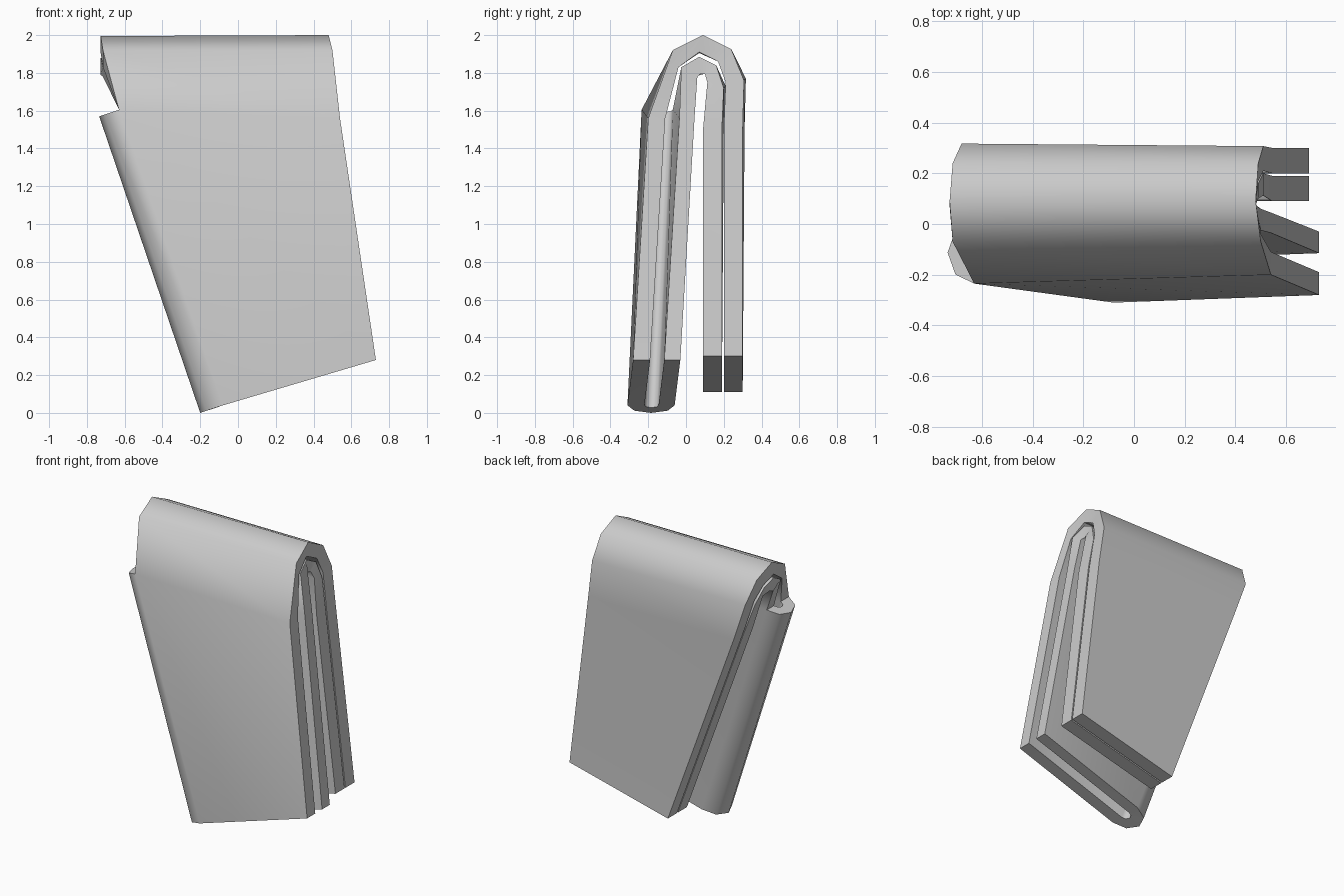
import bpy, bmesh, math
from mathutils import Vector

if "Cube" in bpy.data.objects:
    bpy.data.objects.remove(bpy.data.objects["Cube"])

# Profiles (y, z) at the right end, from front hem over the top to back hem
OUTER = ([(-.28, .28), (-.20, 1.56), (-.07, 1.92), (.09, 2.0), (.24, 1.925), (.307, 1.76), (.30, 1.5), (.30, .30)],
         [(-.19, .28), (-.11, 1.56), (-.04, 1.83), (.07, 1.91), (.17, 1.86), (.21, 1.75), (.20, 1.5), (.20, .30)])
INNER = ([(-.115, .28), (-.035, 1.56), (-.025, 1.83), (.07, 1.885), (.16, 1.84), (.20, 1.72), (.19, 1.5), (.19, .30)],
         [(-.03, .28), (.045, 1.56), (.06, 1.78), (.075, 1.795), (.10, 1.795), (.113, 1.75), (.09, 1.5), (.09, .30)])
# Right and left edge x per row, and how the left edge shifts in y and z
X_RIGHT = [.73, .54, .50, .48, .49, .51, .545, .69]
X_LEFT = [-.08, -.63, -.715, -.727, -.715, -.68, -.585, -.07]
DY = [-.03, -.035, 0, 0, 0, .01, .01, 0]
DZ = [-.24, .045, 0, -.005, 0, .01, 0, -.19]

bm = bmesh.new()


def strip(a, b):
    """Quads between two equally long rows of vertices."""
    for i in range(len(a) - 1):
        bm.faces.new((a[i], a[i + 1], b[i + 1], b[i]))


def row(points):
    return [bm.verts.new(p) for p in points]


def layer(profiles):
    """One thick draped layer; the left edge stays open where the fold joins."""
    right = [row([(x, y, z) for x, (y, z) in zip(X_RIGHT, p)]) for p in profiles]
    left = [row([(x, y + dy, z + dz) for x, (y, z), dy, dz in zip(X_LEFT, p, DY, DZ)]) for p in profiles]
    strip(right[0], left[0])
    strip(left[1], right[1])
    strip(right[1], right[0])
    strip(left[0][1:], left[1][1:])
    for end in (0, -1):
        bm.faces.new((right[0][end], right[1][end], left[1][end], left[0][end]))
    return left


def arc(a, b, bulge):
    """Half-round row of vertices from a to b."""
    pts = []
    for k in range(5):
        t = math.pi * k / 4
        pts.append(a.co.lerp(b.co, (1 - math.cos(t)) / 2) + math.sin(t) * Vector(bulge))
    return row(pts)


# Two draped layers
outer = layer(OUTER)
inner = layer(INNER)

# Rounded side fold joining the layers on the front flap
big = [arc(outer[0][i], inner[1][i], v) for i, v in ((0, (-.12, 0, -.04)), (1, (-.105, 0, -.035)))]
small = [arc(outer[1][i], inner[0][i], (-.035, 0, -.012)) for i in (0, 1)]
strip(big[0], big[1])
strip(small[1], small[0])
for i in (0, 1):
    strip(big[i], small[i])

bmesh.ops.remove_doubles(bm, verts=bm.verts, dist=.0005)
bmesh.ops.recalc_face_normals(bm, faces=bm.faces)
mesh = bpy.data.meshes.new("folded_cloth")
bm.to_mesh(mesh)
bm.free()
cloth = bpy.data.objects.new("folded_cloth", mesh)
bpy.context.collection.objects.link(cloth)
bpy.context.view_layer.objects.active = cloth
cloth.select_set(True)
bpy.ops.object.shade_smooth_by_angle(angle=math.radians(55))
